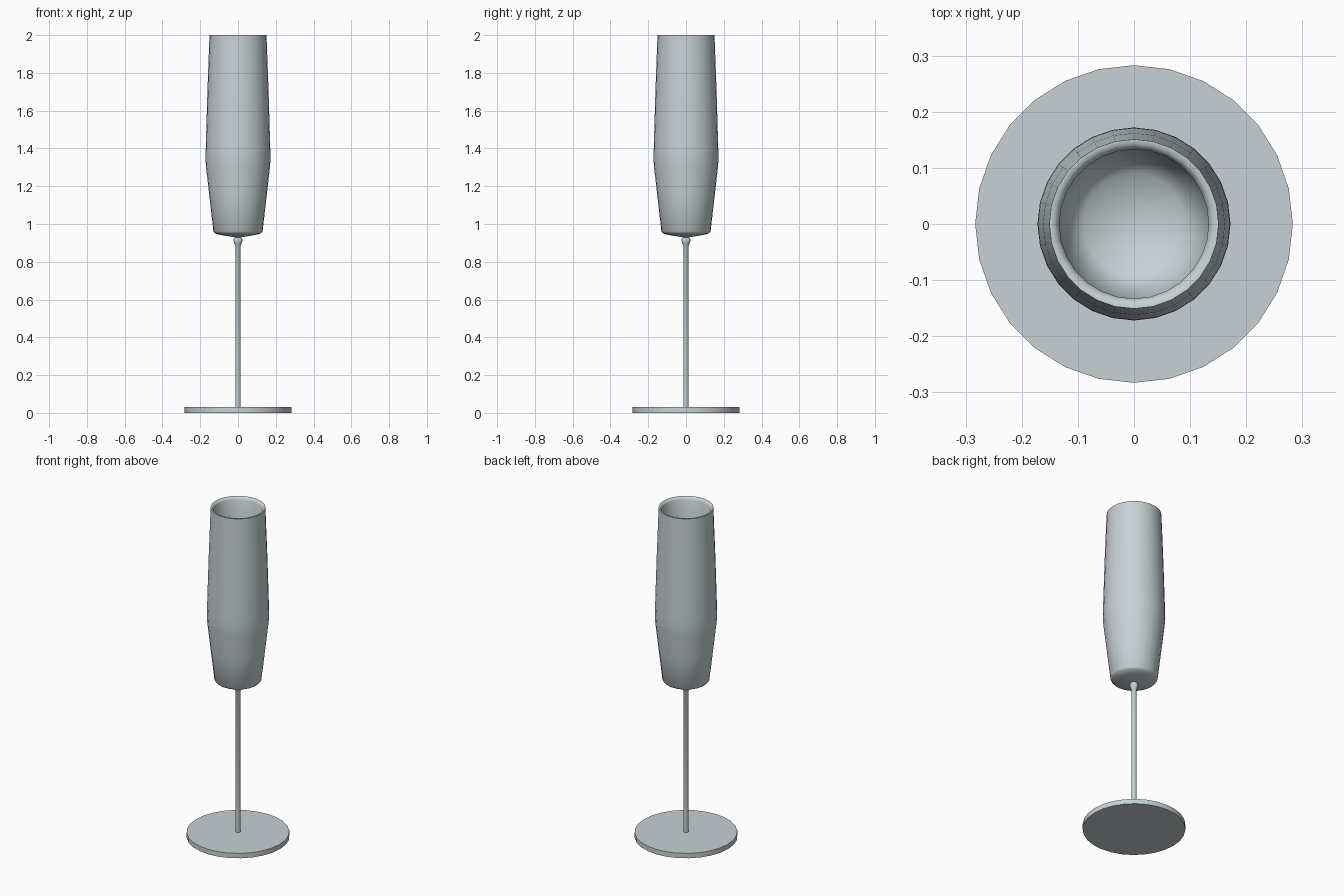
import bpy, bmesh, math

if "Cube" in bpy.data.objects:
    bpy.data.objects.remove(bpy.data.objects["Cube"])

SIDES = 28

glass = bpy.data.materials.new("pale grey glass")
glass.diffuse_color = (0.57, 0.64, 0.66, 1)
glass.use_nodes = True
glass.node_tree.nodes["Principled BSDF"].inputs["Base Color"].default_value = glass.diffuse_color


def lathe(name, profile, smooth_angle=40):
    """Revolve (radius, z) points about z; radius 0 makes a pole."""
    bm = bmesh.new()
    rings = []
    for r, z in profile:
        if r == 0:
            rings.append([bm.verts.new((0, 0, z))])
        else:
            rings.append([bm.verts.new((r * math.cos(2 * math.pi * i / SIDES),
                                        r * math.sin(2 * math.pi * i / SIDES), z))
                          for i in range(SIDES)])
    for a, b in zip(rings, rings[1:]):
        for i in range(SIDES):
            j = (i + 1) % SIDES
            if len(a) == 1:
                bm.faces.new((a[0], b[j], b[i]))
            elif len(b) == 1:
                bm.faces.new((a[i], a[j], b[0]))
            else:
                bm.faces.new((a[i], a[j], b[j], b[i]))
    bmesh.ops.recalc_face_normals(bm, faces=bm.faces)
    mesh = bpy.data.meshes.new(name)
    bm.to_mesh(mesh)
    bm.free()
    mesh.materials.append(glass)
    obj = bpy.data.objects.new(name, mesh)
    bpy.context.collection.objects.link(obj)
    bpy.ops.object.select_all(action='DESELECT')
    obj.select_set(True)
    bpy.context.view_layer.objects.active = obj
    bpy.ops.object.shade_smooth_by_angle(angle=math.radians(smooth_angle))
    return obj


# Flat disc foot
lathe("foot", [(0, 0), (0.283, 0), (0.283, 0.03), (0, 0.03)])

# Thin stem with a small knop under the bowl
lathe("stem", [(0, 0.025), (0.0135, 0.025), (0.0135, 0.885), (0.018, 0.892),
               (0.024, 0.912), (0.022, 0.922), (0.014, 0.935), (0, 0.94)])

# Hollow bowl: outer wall up to the rim, then the inner wall down to the floor
lathe("bowl", [(0, 0.928), (0.02, 0.93), (0.09, 0.942), (0.122, 0.95), (0.13, 0.96),
               (0.152, 1.15), (0.169, 1.30), (0.172, 1.34), (0.171, 1.39),
               (0.162, 1.70), (0.151, 2.0),
               (0.142, 2.0), (0.133, 1.985), (0.145, 1.70), (0.155, 1.39),
               (0.155, 1.33), (0.135, 1.15), (0.116, 0.99), (0.09, 0.965), (0, 0.945)], 70)
